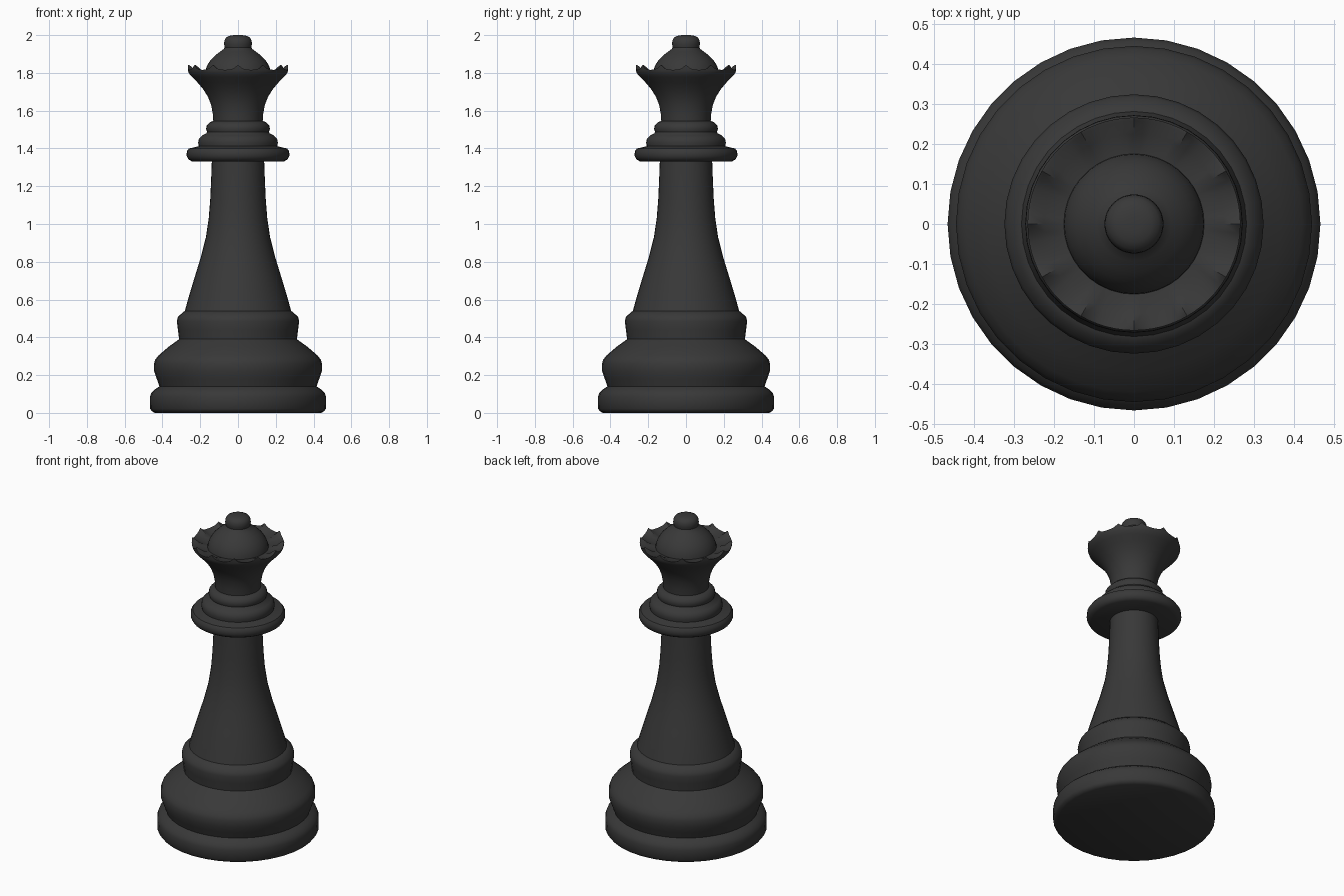
import bpy, math

ebony = bpy.data.materials.new("ebony")
ebony.diffuse_color = (0.04, 0.04, 0.04, 1)


def lathe(name, profile, segs=36, shape=None):
    """Revolve (radius, z) points around z; shape(i, angle, z) may bend a ring."""
    verts, faces, rings = [], [], []
    for i, (r, z) in enumerate(profile):
        start = len(verts)
        if r == 0:
            verts.append((0, 0, z))
            rings.append([start] * segs)
            continue
        for k in range(segs):
            a = 2 * math.pi * k / segs
            verts.append((r * math.cos(a), r * math.sin(a), shape(i, a, z) if shape else z))
        rings.append(list(range(start, start + segs)))
    for lo, hi in zip(rings, rings[1:]):
        for k in range(segs):
            n = (k + 1) % segs
            faces.append(tuple(dict.fromkeys((lo[k], lo[n], hi[n], hi[k]))))
    mesh = bpy.data.meshes.new(name)
    mesh.from_pydata(verts, [], faces)
    mesh.materials.append(ebony)
    obj = bpy.data.objects.new(name, mesh)
    bpy.context.collection.objects.link(obj)
    bpy.ops.object.select_all(action='DESELECT')
    obj.select_set(True)
    bpy.context.view_layer.objects.active = obj
    bpy.ops.object.shade_smooth_by_angle(angle=math.radians(40))
    return obj


# Stepped foot
lathe("base", [(0, 0), (.44, 0), (.455, .008), (.465, .022), (.466, .085), (.458, .108),
               (.438, .126), (.416, .14), (.43, .18), (.444, .22), (.445, .26), (.438, .282),
               (.42, .305), (.37, .348), (.312, .39), (.318, .44), (.324, .485), (.318, .508),
               (.3, .525), (.282, .54), (0, .54)])

# Tapering stem
lathe("stem", [(0, .53), (.284, .53), (.265, .6), (.229, .72), (.198, .82), (.17, .93),
               (.155, 1.03), (.147, 1.13), (.142, 1.24), (.138, 1.35), (0, 1.35)])

# Stacked rings under the crown
lathe("collar", [(0, 1.332), (.245, 1.332), (.262, 1.342), (.272, 1.36), (.271, 1.385),
                 (.26, 1.4), (.235, 1.405), (.208, 1.412), (.211, 1.43), (.207, 1.452),
                 (.192, 1.467), (.168, 1.48), (.164, 1.488), (.169, 1.503), (.165, 1.523),
                 (.148, 1.54), (.132, 1.545), (0, 1.545)])

# Flared crown with twelve scallops in the rim
crown = [(0, 1.53), (.13, 1.53), (.133, 1.58), (.142, 1.63), (.16, 1.675), (.185, 1.715),
         (.215, 1.75), (.243, 1.778), (.26, 1.798), (.265, 1.812), (.266, 1.842),
         (.258, 1.842), (.225, 1.815), (.175, 1.795), (0, 1.795)]
DIP = {10: .026, 11: .028, 12: .012}


def scallop(i, a, z):
    return z - DIP.get(i, 0) * math.sqrt(abs(math.sin(6 * a)))


lathe("crown", crown, 72, scallop)

# Dome and finial
lathe("dome", [(0, 1.78), (.177, 1.78), (.174, 1.81), (.163, 1.84), (.145, 1.868),
               (.12, 1.893), (.093, 1.914), (.075, 1.927), (.07, 1.935), (.074, 1.952),
               (.072, 1.972), (.063, 1.987), (.045, 1.996), (.022, 2), (0, 2)])
